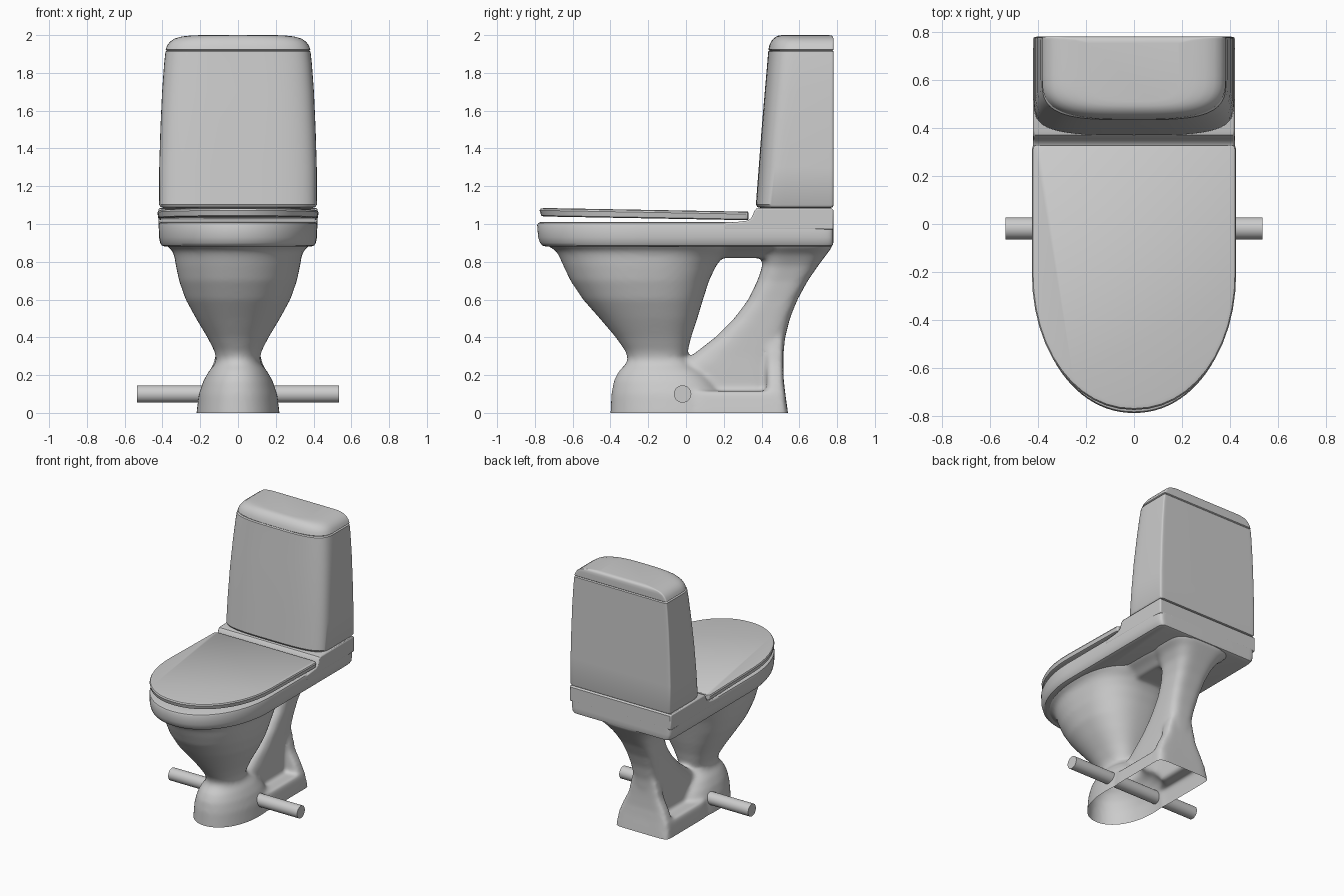
import bpy, bmesh, math

if "Cube" in bpy.data.objects:
    bpy.data.objects.remove(bpy.data.objects["Cube"])


def ring(hw, yf, yb, yc, z, nf=2.0, nb=2.0, n=64):
    """Closed outline: one superellipse half in front of yc, another behind it."""
    pts = []
    for i in range(n):
        t = 2 * math.pi * i / n
        c, s = round(math.cos(t), 9), round(math.sin(t), 9)
        p, reach = (nb, yb - yc) if s >= 0 else (nf, yc - yf)
        pts.append((math.copysign(hw * abs(c) ** (2 / p), c),
                    yc + math.copysign(reach * abs(s) ** (2 / p), s), z))
    return pts


def loft(bm, rings):
    loops = [[bm.verts.new(p) for p in r] for r in rings]
    n = len(loops[0])
    for a, b in zip(loops, loops[1:]):
        for i in range(n):
            j = (i + 1) % n
            bm.faces.new((a[i], a[j], b[j], b[i]))
    bm.faces.new(loops[0][::-1])
    bm.faces.new(loops[-1])


def smooth(ob, angle=35):
    for p in ob.data.polygons:
        p.use_smooth = True
    ob.data.set_sharp_from_angle(angle=math.radians(angle))


def finish(name, bm):
    bmesh.ops.recalc_face_normals(bm, faces=bm.faces)
    me = bpy.data.meshes.new(name)
    bm.to_mesh(me)
    bm.free()
    ob = bpy.data.objects.new(name, me)
    bpy.context.collection.objects.link(ob)
    smooth(ob)
    return ob


def make(name, *lofts):
    bm = bmesh.new()
    for rings in lofts:
        loft(bm, rings)
    return finish(name, bm)


def bake(ob):
    dg = bpy.context.evaluated_depsgraph_get()
    me = bpy.data.meshes.new_from_object(ob.evaluated_get(dg))
    ob.modifiers.clear()
    ob.data = me


# Pedestal: bowl with front foot (z, half width, front y, back y)
bowl = [ring(hw, yf, yb, yb - 0.45 * (yb - yf), z, 2.1, 2.5) for z, hw, yf, yb in (
    (-.05, .222, -.402, .24), (0, .22, -.40, .23), (.1, .207, -.395, .2),
    (.17, .183, -.382, .15), (.22, .155, -.357, .1), (.26, .122, -.318, .03),
    (.29, .115, -.307, .0), (.33, .126, -.323, .01), (.4, .162, -.372, .027),
    (.5, .222, -.457, .06), (.6, .277, -.545, .09), (.7, .312, -.612, .122),
    (.78, .329, -.65, .16), (.83, .337, -.672, .2), (.86, .348, -.69, .24),
    (.885, .378, -.735, .26), (.92, .395, -.755, .27))]

# Rear slab of the foot and its corner columns
slab = [ring(hw, 0, yb, .27, z, 8, 12) for z, hw, yb in (
    (-.05, .222, .545), (0, .22, .54), (.1, .205, .526), (.115, .2, .524))]
column = [ring(hw, .425, yb, .48, z, 6, 6) for z, hw, yb in (
    (-.05, .222, .545), (0, .22, .54), (.1, .205, .526), (.18, .172, .517),
    (.26, .13, .515), (.34, .11, .515), (.42, .09, .52))]

# Slanted post behind the bowl, and the arch joining it to the bowl
post = [ring(hw, yf, yb, (yf + yb) / 2, z, 3, 4) for z, hw, yf, yb in (
    (.05, .1, -.1, .52), (.25, .1, -.05, .513), (.3, .1, .025, .515),
    (.4, .103, .155, .525), (.5, .108, .255, .55), (.6, .115, .33, .59),
    (.7, .127, .378, .645), (.78, .148, .405, .70), (.84, .185, .405, .745),
    (.88, .235, .395, .775), (.91, .25, .39, .775))]
arch = [ring(hw, .05, .55, .3, z, 4, 4) for z, hw in (
    (.82, .13), (.85, .17), (.88, .23), (.91, .25))]

pedestal = make("pedestal", bowl, slab, column, post, arch)

# Rim and deck
deck = make("rim_deck", [ring(hw, yf, yb, -.2, z, 2.08, 40, 96) for z, hw, yf, yb in (
    (.88, .385, -.74, .765), (.886, .403, -.76, .776), (.90, .412, -.773, .78),
    (.93, .418, -.783, .78), (.995, .42, -.788, .78), (1.005, .416, -.783, .78),
    (1.01, .406, -.77, .775))])

# Bowl cavity cut out of rim and pedestal
cutter = make("bowl_cutter", [ring(hw, yf, yb, -.2, z, 2.1, 2.2) for z, hw, yf, yb in (
    (.45, .09, -.33, -.06), (.5, .14, -.38, -.02), (.6, .2, -.46, .02),
    (.8, .275, -.58, .1), (.95, .3, -.63, .13), (1.05, .3, -.63, .13))])
cutter.hide_render = True

rm = pedestal.modifiers.new("blend", 'REMESH')
rm.mode = 'VOXEL'
rm.voxel_size = .014
sm = pedestal.modifiers.new("soften", 'SMOOTH')
sm.factor, sm.iterations = .5, 8
for ob in (pedestal, deck):
    cut = ob.modifiers.new("cavity", 'BOOLEAN')
    cut.operation, cut.object = 'DIFFERENCE', cutter
for ob in (pedestal, deck):
    bake(ob)
bpy.data.objects.remove(cutter)

# Open underside of the foot
bm = bmesh.new()
bm.from_mesh(pedestal.data)
bmesh.ops.bisect_plane(bm, geom=bm.verts[:] + bm.edges[:] + bm.faces[:],
                       plane_co=(0, 0, 0), plane_no=(0, 0, 1), clear_inner=True)
bm.to_mesh(pedestal.data)
bm.free()
smooth(pedestal, 50)
smooth(deck)

# Raised shelf under the tank, from a side profile
profile = [(.2, .97), (.2, 1.005), (.28, 1.012), (.325, 1.018), (.345, 1.03), (.355, 1.05),
           (.362, 1.07), (.372, 1.081), (.39, 1.085), (.77, 1.085), (.78, 1.075), (.78, .97)]
bm = bmesh.new()
face = bm.faces.new([bm.verts.new((-.4205, y, z)) for y, z in profile])
side = bmesh.ops.extrude_face_region(bm, geom=[face])
bmesh.ops.translate(bm, vec=(.841, 0, 0),
                    verts=[v for v in side["geom"] if isinstance(v, bmesh.types.BMVert)])
shelf = finish("tank_shelf", bm)
bev = shelf.modifiers.new("bevel", 'BEVEL')
bev.width, bev.segments, bev.limit_method = .008, 2, 'ANGLE'
bev.angle_limit = math.radians(60)

# Seat lid, tilted slightly down toward the back
lid_rings = [ring(hw, yf, yb, -.2, z, 2.08, 60, 48) for z, hw, yf, yb in (
    (1.04, .41, -.755, .325), (1.045, .421, -.767, .33), (1.072, .426, -.775, .33),
    (1.081, .421, -.769, .33), (1.085, .408, -.752, .327))]
make("seat_lid", [[(x, y, z - .018 * (y + .77)) for x, y, z in r] for r in lid_rings])

# Tank
make("tank", [ring(hw, yf, yb, yc, z, 3.6, 50, 80) for z, hw, yf, yb, yc in (
    (1.085, .395, .395, .765, .52), (1.09, .41, .378, .778, .52), (1.103, .418, .37, .782, .52),
    (1.3, .417, .385, .782, .54), (1.5, .411, .40, .782, .56), (1.7, .402, .417, .782, .59),
    (1.85, .391, .43, .782, .61), (1.912, .384, .435, .782, .62), (1.919, .377, .442, .776, .62))])

# Tank lid
make("tank_lid", [ring(hw, yf, yb, .62, z, 3.2, 50, 80) for z, hw, yf, yb in (
    (1.918, .375, .444, .774), (1.924, .383, .436, .782), (1.945, .375, .441, .782),
    (1.965, .36, .45, .782), (1.982, .335, .463, .781), (1.993, .295, .478, .777),
    (1.998, .25, .492, .77), (2.0, .19, .51, .755))])

# Cross pipe through the foot
bm = bmesh.new()
bmesh.ops.create_cone(bm, cap_ends=True, segments=32, radius1=.046, radius2=.046, depth=1.07)
pipe = finish("cross_pipe", bm)
pipe.rotation_euler = (0, math.pi / 2, 0)
pipe.location = (0, -.018, .1)
